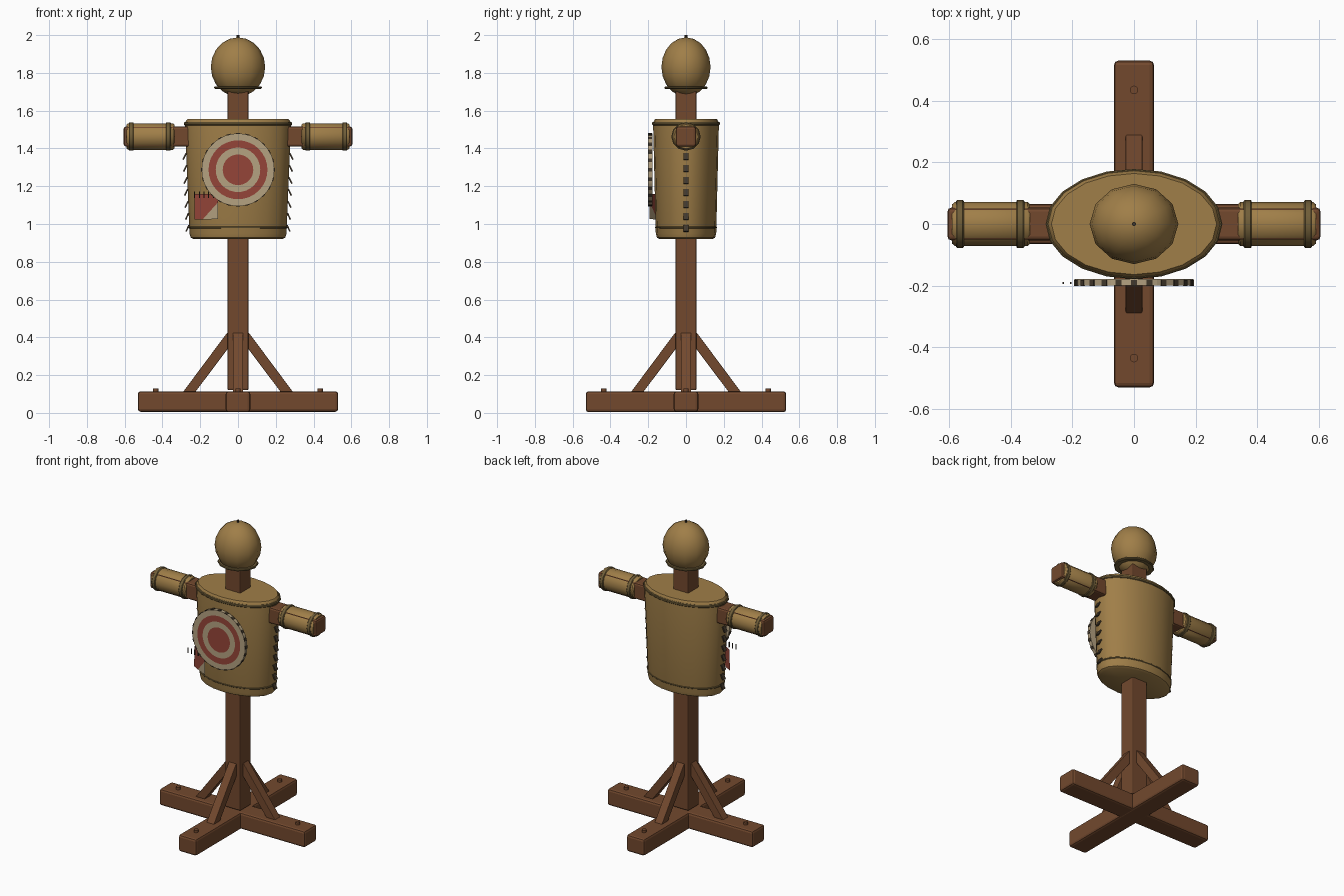
import bpy, bmesh, math
from mathutils import Vector, Matrix

old = bpy.data.objects.get("Cube")
if old:
    bpy.data.objects.remove(old)


def material(name, rgb):
    m = bpy.data.materials.new(name)
    m.use_nodes = True
    m.diffuse_color = (*rgb, 1)
    m.node_tree.nodes["Principled BSDF"].inputs["Base Color"].default_value = (*rgb, 1)
    return m


WOOD = material("brown wood", (0.17, 0.066, 0.027))
CLOTH = material("tan burlap", (0.35, 0.21, 0.065))
TRIM = material("olive trim", (0.16, 0.11, 0.04))
THREAD = material("dark thread", (0.055, 0.04, 0.025))
CREAM = material("cream paint", (0.46, 0.36, 0.22))
RED = material("faded red paint", (0.30, 0.06, 0.04))


def finish(name, bm, mats, smooth=False, bevel=0):
    bmesh.ops.recalc_face_normals(bm, faces=bm.faces)
    mesh = bpy.data.meshes.new(name)
    bm.to_mesh(mesh)
    bm.free()
    ob = bpy.data.objects.new(name, mesh)
    bpy.context.collection.objects.link(ob)
    for m in mats:
        mesh.materials.append(m)
    if bevel:
        mod = ob.modifiers.new("bevel", "BEVEL")
        mod.width = bevel
        mod.segments = 2
    if smooth:
        bpy.ops.object.select_all(action="DESELECT")
        ob.select_set(True)
        bpy.context.view_layer.objects.active = ob
        bpy.ops.object.shade_smooth_by_angle(angle=math.radians(40))
    return ob


def box(name, size, loc, mat, bevel=0, rot=None):
    bm = bmesh.new()
    bmesh.ops.create_cube(bm, size=1)
    m = Matrix.Translation(loc) @ (rot or Matrix()) @ Matrix.Diagonal((*size, 1))
    bmesh.ops.transform(bm, matrix=m, verts=bm.verts)
    return finish(name, bm, [mat], bevel=bevel)


def loft(name, sections, sides, mat, matrix=None):
    """Stack of ellipses (rx, ry, z), capped at both ends."""
    bm = bmesh.new()
    rings = []
    for rx, ry, z in sections:
        angles = [math.tau * i / sides for i in range(sides)]
        rings.append([bm.verts.new((rx * math.cos(a), ry * math.sin(a), z)) for a in angles])
    for low, high in zip(rings, rings[1:]):
        for i in range(sides):
            j = (i + 1) % sides
            bm.faces.new((low[i], low[j], high[j], high[i]))
    bm.faces.new(rings[0])
    bm.faces.new(rings[-1])
    if matrix:
        bmesh.ops.transform(bm, matrix=matrix, verts=bm.verts)
    return finish(name, bm, [mat], smooth=True)


def band(name, rx, ry, z, height, sides, mat, matrix=None):
    h, e = height / 2, 0.004
    return loft(name, [(rx - e, ry - e, z - h), (rx, ry, z - h + e),
                       (rx, ry, z + h - e), (rx - e, ry - e, z + h)], sides, mat, matrix)


# Crossed base, post and crossbar
box("base_beam_side", (1.06, 0.13, 0.108), (0, 0, 0.06), WOOD, 0.014)
box("base_beam_front", (0.13, 1.06, 0.11), (0, 0, 0.059), WOOD, 0.014)
box("post", (0.112, 0.112, 1.6), (0, 0, 0.92), WOOD, 0.008)
box("crossbar", (1.21, 0.106, 0.106), (0, 0, 1.463), WOOD, 0.012)

# Diagonal braces and bolts on the four base arms
for k, side in enumerate(("left", "back", "right", "front")):
    turn = Matrix.Rotation(k * math.pi / 2, 4, "Z")
    bm = bmesh.new()
    outline = [(0.29, 0.112), (0.225, 0.112), (0.05, 0.345), (0.05, 0.42), (0.057, 0.425)]
    front = [bm.verts.new((x, -0.027, z)) for x, z in outline]
    face = bm.faces.new(front)
    ext = bmesh.ops.extrude_face_region(bm, geom=[face])
    moved = [g for g in ext["geom"] if isinstance(g, bmesh.types.BMVert)]
    bmesh.ops.translate(bm, vec=(0, 0.054, 0), verts=moved)
    bmesh.ops.transform(bm, matrix=turn, verts=bm.verts)
    finish("brace_" + side, bm, [WOOD], bevel=0.003)
    loft("bolt_" + side, [(0.014, 0.014, 0.1), (0.014, 0.014, 0.13)], 10, WOOD,
         turn @ Matrix.Translation((0.435, 0, 0)))

# Stuffed torso with trims
loft("torso", [(0.235, 0.14, 0.92), (0.25, 0.154, 0.928), (0.257, 0.16, 0.95),
               (0.28, 0.174, 1.52), (0.279, 0.173, 1.54), (0.268, 0.164, 1.555)], 20, CLOTH)
band("torso_top_trim", 0.287, 0.179, 1.531, 0.018, 20, TRIM)
band("torso_bottom_trim", 0.262, 0.163, 0.982, 0.012, 20, TRIM)

# Head, neck trim and top knot
bm = bmesh.new()
bmesh.ops.create_uvsphere(bm, u_segments=12, v_segments=10, radius=1)
bmesh.ops.transform(bm, matrix=Matrix.Translation((0, 0, 1.831)) @
                    Matrix.Diagonal((0.144, 0.13, 0.157, 1)), verts=bm.verts)
finish("head", bm, [CLOTH], smooth=True)
band("neck_trim", 0.126, 0.113, 1.722, 0.014, 12, TRIM)
loft("head_knot", [(0.007, 0.007, 1.98), (0.007, 0.007, 2.0)], 8, THREAD)

# Padded sleeves with two bands each, and side seams
for s, side in ((1, "left"), (-1, "right")):
    along = Matrix.Translation((0, 0, 1.463)) @ Matrix.Rotation(s * math.pi / 2, 4, "Y")
    loft("sleeve_" + side, [(0.064, 0.064, 0.337), (0.07, 0.072, 0.345),
                            (0.07, 0.072, 0.58), (0.064, 0.064, 0.59)], 12, CLOTH, along)
    for i, x in enumerate((0.369, 0.565)):
        band(f"sleeve_band_{side}_{i}", 0.075, 0.078, x, 0.026, 12, TRIM, along)
    for i in range(7):
        z = 0.977 + i * 0.0635
        x = s * (0.266 + (z - 0.95) * 0.04)
        box(f"seam_stitch_{side}_{i}", (0.008, 0.026, 0.038), (x, 0, z), THREAD, 0,
            Matrix.Rotation(-s * 0.45, 4, "Y"))

# Round target with alternating rings
RADII = (0.193, 0.156, 0.118, 0.081, 0.04)
bm = bmesh.new()
sides = 32
loops = []
for r, y in [(RADII[0], -0.178)] + [(r, -0.2) for r in RADII]:
    loops.append([bm.verts.new((r * math.cos(math.tau * i / sides), y,
                                1.287 + r * math.sin(math.tau * i / sides)))
                  for i in range(sides)])
for k, (a, b) in enumerate(zip(loops, loops[1:])):
    for i in range(sides):
        j = (i + 1) % sides
        f = bm.faces.new((a[i], a[j], b[j], b[i]))
        f.material_index = 1 if k in (2, 4) else 0
bm.faces.new(loops[0])
bm.faces.new(loops[-1]).material_index = 1
for f in bm.faces:
    if len(f.verts) == 4 and f.calc_center_median().y < -0.199:
        c = f.calc_center_median()
        r = math.hypot(c.x, c.z - 1.287)
        f.material_index = 1 if 0.118 < r < 0.156 or 0.04 < r < 0.081 else 0
finish("target", bm, [CREAM, RED])

# Thread around the target rim
for i in range(24):
    a = math.tau * i / 24
    box(f"target_stitch_{i}", (0.006, 0.02, 0.02),
        (0.192 * math.cos(a), -0.191, 1.287 + 0.192 * math.sin(a)), THREAD, 0,
        Matrix.Rotation(-a, 4, "Y"))

# Mended patch with a cream corner, angled along the torso
bm = bmesh.new()
pts = [(-0.072, -0.068), (-0.022, -0.068), (0.07, 0.022), (0.07, 0.068), (-0.07, 0.068)]
vs = [bm.verts.new((x, 0, z)) for x, z in pts]
corner = bm.verts.new((0.072, 0, -0.066))
bm.faces.new(vs)
bm.faces.new((vs[1], corner, vs[2])).material_index = 1
bmesh.ops.solidify(bm, geom=bm.faces[:], thickness=0.008)
place = Matrix.Translation((-0.168, -0.16, 1.092)) @ Matrix.Rotation(-0.5, 4, "Z")
bmesh.ops.transform(bm, matrix=place, verts=bm.verts)
finish("patch", bm, [RED, CREAM])
for i in range(5):
    box(f"patch_stitch_{i}", (0.005, 0.006, 0.035), (-0.23 + i * 0.025, -0.192, 1.155), THREAD)
